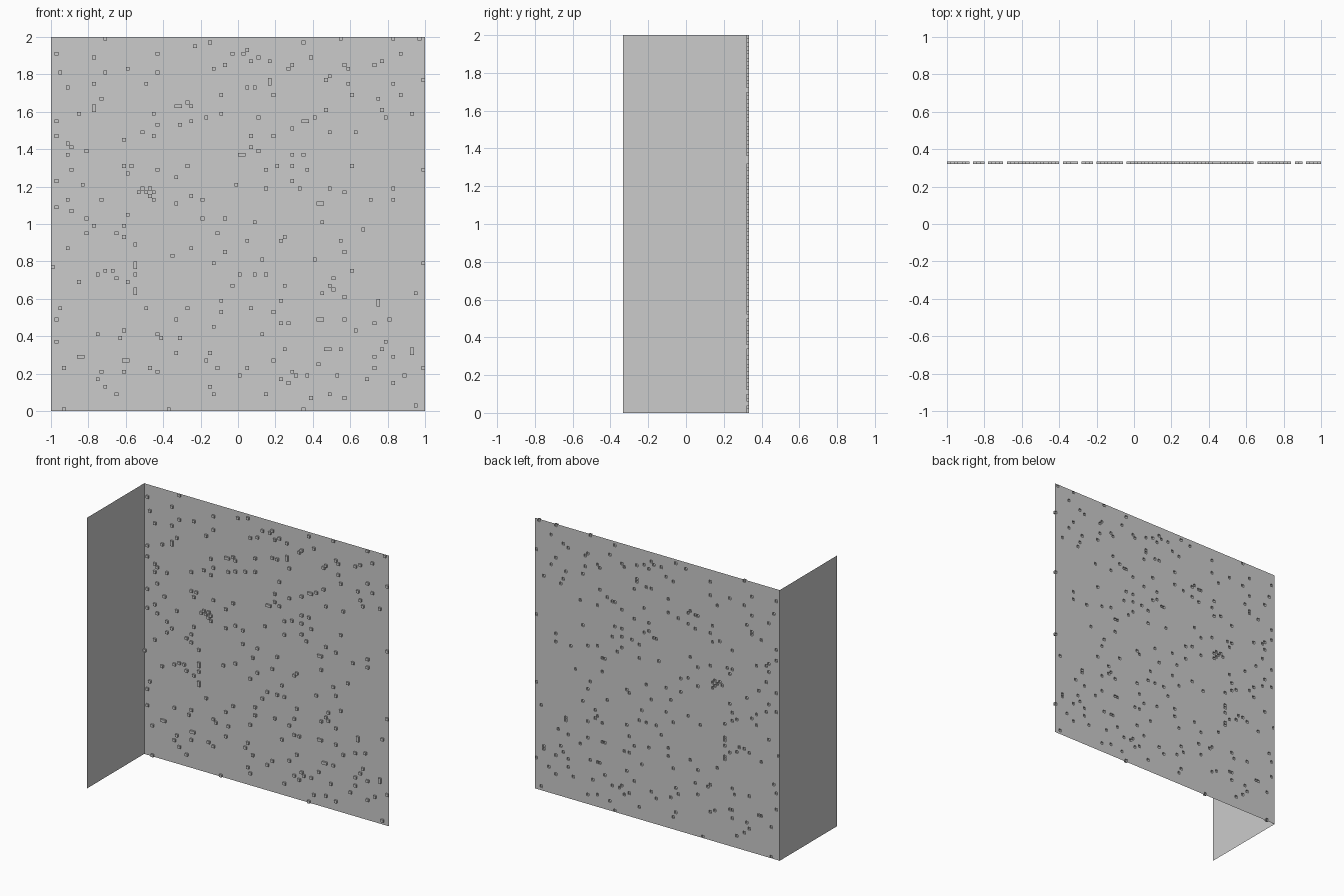
import bpy
import bmesh
import random
from math import pi
from mathutils import Matrix, Vector

WIDTH, DEPTH, HEIGHT = 2.0, 0.667, 2.0
CELLS = 100        # cells along each side of the back wall
STUDS = 260        # cells pressed forward
STUD_DEPTH = 0.013

cube = bpy.data.objects.get("Cube")
if cube:
    bpy.data.objects.remove(cube, do_unlink=True)


def wall(name, cells, size, matrix, detail=None):
    """Make an upright panel from a flat grid, with optional surface detail."""
    bm = bmesh.new()
    bmesh.ops.create_grid(bm, x_segments=cells, y_segments=cells, size=0.5)
    bmesh.ops.scale(bm, vec=(*size, 1), verts=bm.verts)
    bmesh.ops.transform(bm, matrix=matrix, verts=bm.verts)
    if detail:
        detail(bm)
    mesh = bpy.data.meshes.new(name)
    bm.to_mesh(mesh)
    bm.free()
    obj = bpy.data.objects.new(name, mesh)
    bpy.context.collection.objects.link(obj)
    return obj


def press_studs(bm):
    """Press scattered square cells towards the front."""
    rng = random.Random(7)
    faces = rng.sample(list(bm.faces), STUDS)
    pressed = bmesh.ops.extrude_discrete_faces(bm, faces=faces)["faces"]
    for face in pressed:
        bmesh.ops.translate(bm, verts=face.verts, vec=Vector((0, -STUD_DEPTH, 0)))


upright = Matrix.Rotation(pi / 2, 4, 'X')

# Studded back wall
wall("back_wall", CELLS, (WIDTH, HEIGHT),
     Matrix.Translation((0, DEPTH / 2, HEIGHT / 2)) @ upright, press_studs)

# Plain side wall
wall("side_wall", 1, (DEPTH, HEIGHT),
     Matrix.Translation((-WIDTH / 2, 0, HEIGHT / 2)) @ Matrix.Rotation(pi / 2, 4, 'Z') @ upright)
